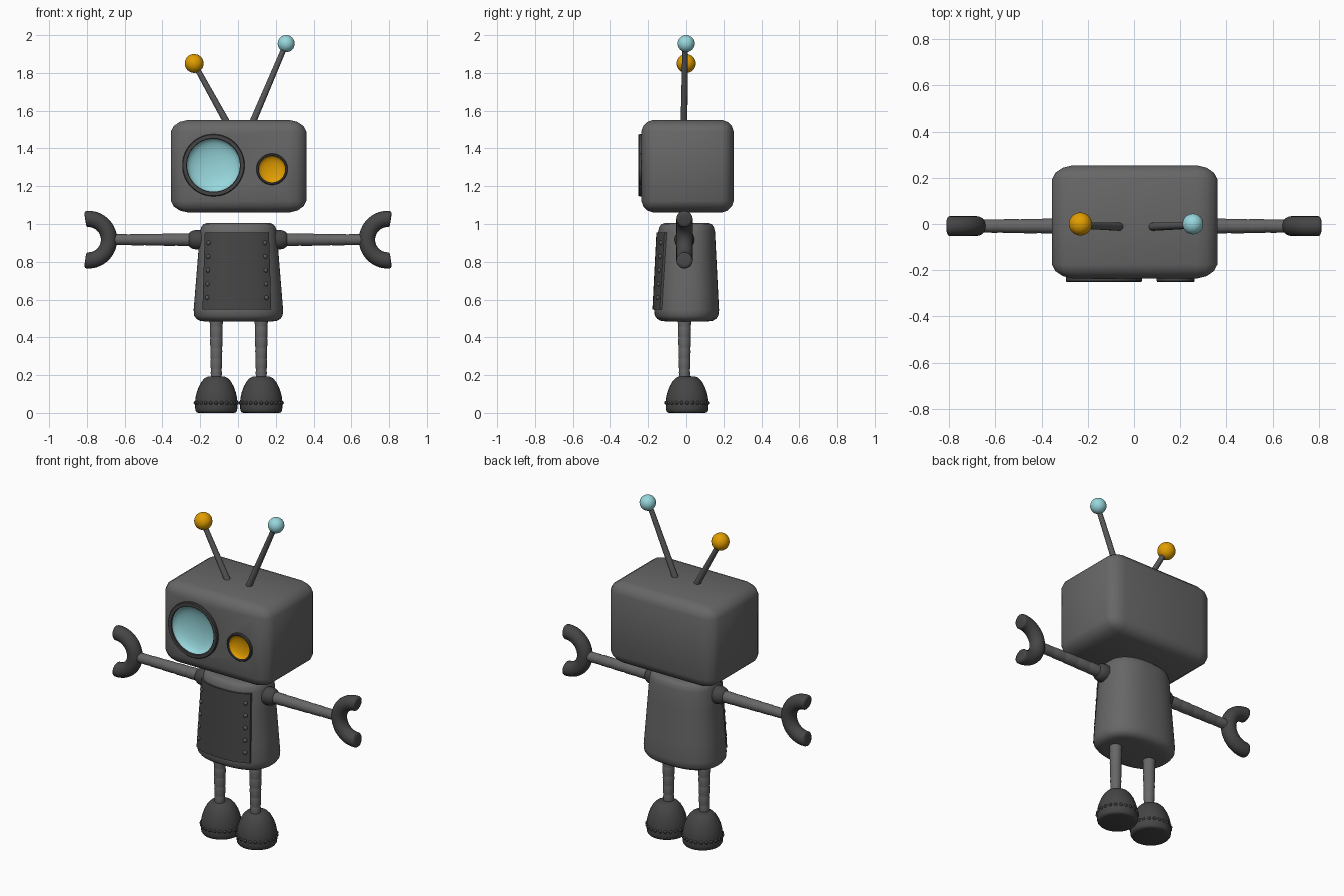
import bpy, bmesh
from math import sin, cos, pi, radians
from mathutils import Vector, Matrix

if "Cube" in bpy.data.objects:
    bpy.data.objects.remove(bpy.data.objects["Cube"])


def material(name, rgb):
    m = bpy.data.materials.new(name)
    m.diffuse_color = (*rgb, 1)
    m.use_nodes = True
    m.node_tree.nodes["Principled BSDF"].inputs["Base Color"].default_value = m.diffuse_color
    return m


TEAL = material("teal", (0.31, 0.68, 0.72))
AMBER = material("amber", (0.76, 0.34, 0.0))
STEEL = material("steel", (0.135, 0.135, 0.135))
ROD = material("rod_steel", (0.10, 0.10, 0.10))
DARK = material("dark_steel", (0.06, 0.06, 0.06))


def finish(bm, name, mat=None, angle=35):
    bmesh.ops.recalc_face_normals(bm, faces=bm.faces)
    me = bpy.data.meshes.new(name)
    bm.to_mesh(me)
    bm.free()
    ob = bpy.data.objects.new(name, me)
    bpy.context.collection.objects.link(ob)
    if mat:
        me.materials.append(mat)
    smooth(ob, angle)
    return ob


def smooth(ob, angle=35):
    bpy.ops.object.select_all(action='DESELECT')
    ob.select_set(True)
    bpy.context.view_layer.objects.active = ob
    bpy.ops.object.shade_smooth_by_angle(angle=radians(angle))


def loft(name, rings, mat=STEEL, caps=(True, True), angle=35):
    """Skin a list of equal-length closed point rings."""
    bm = bmesh.new()
    vs = [[bm.verts.new(p) for p in r] for r in rings]
    n = len(rings[0])
    for a, b in zip(vs, vs[1:]):
        for i in range(n):
            j = (i + 1) % n
            bm.faces.new((a[i], a[j], b[j], b[i]))
    for use, ring in zip(caps, (vs[0], vs[-1])):
        if use:
            bm.faces.new(ring)
    return finish(bm, name, mat, angle)


def lathe(name, origin, axis, profile, sides=32, **kw):
    """Revolve (radius, height) points around an axis through origin."""
    m = Matrix.Translation(origin) @ Vector(axis).to_track_quat('Z', 'Y').to_matrix().to_4x4()
    rings = [[m @ Vector((r * cos(2 * pi * i / sides), r * sin(2 * pi * i / sides), h))
              for i in range(sides)] for r, h in profile]
    return loft(name, rings, **kw)


def balls(name, centres, r, u=24, v=16, mat=None):
    bm = bmesh.new()
    for c in centres:
        bmesh.ops.create_uvsphere(bm, u_segments=u, v_segments=v, radius=r,
                                  matrix=Matrix.Translation(c))
    return finish(bm, name, mat)


def ribbed(length, r0, r1, n):
    """Profile of a tapering limb made of slightly swollen segments."""
    out = []
    for k in range(n):
        for t, s in ((0, 0.96), (0.2, 1.0), (0.8, 1.02), (1, 0.97)):
            f = (k + t * 0.98) / n
            out.append(((r0 + (r1 - r0) * f) * s, f * length))
    return out


# Head: bevelled block
bm = bmesh.new()
bmesh.ops.create_cube(bm, size=1)
bmesh.ops.bevel(bm, geom=bm.edges[:], offset=0.125, segments=3, profile=0.45, affect='EDGES')
bmesh.ops.scale(bm, vec=(0.717, 0.49, 0.49), verts=bm.verts)
bmesh.ops.translate(bm, vec=(0.003, 0.009, 1.306), verts=bm.verts)
head = finish(bm, "head", STEEL)

# Eyes: socket cut into the head, rim ring and dished lens
for side, x, z, ro, ri, depth, mat in (("large", -0.13, 1.311, 0.165, 0.140, 0.05, TEAL),
                                       ("small", 0.18, 1.29, 0.083, 0.070, 0.026, AMBER)):
    cutter = lathe("socket_cutter", (x, 0, z), (0, -1, 0),
                   [(ro - 0.008, 0.235 - depth - 0.02), (ro - 0.008, 0.3)], sides=48)
    cutter.hide_render = True
    mod = head.modifiers.new("socket", 'BOOLEAN')
    mod.operation, mod.solver, mod.object = 'DIFFERENCE', 'EXACT', cutter
    bpy.context.view_layer.objects.active = head
    bpy.ops.object.modifier_apply(modifier=mod.name)
    bpy.data.objects.remove(cutter)
    lathe(side + "_eye_rim", (x, 0, z), (0, -1, 0),
          [(ro, 0.225), (ro, 0.246), (ro - 0.004, 0.251), (ri + 0.003, 0.251), (ri, 0.248),
           (ri, 0.225), (ro, 0.225)], sides=48, caps=(False, False), mat=DARK)
    lathe(side + "_eye_lens", (x, 0, z), (0, -1, 0),
          [(ri * sin(a * pi / 16) + 0.001, 0.245 - depth * cos(a * pi / 16)) for a in range(9)],
          sides=48, caps=(True, False), mat=mat)
smooth(head)

# Antennae
for side, base, tip, r, mat in (("left", (-0.055, -0.012, 1.53), (-0.232, -0.006, 1.85), 0.05, AMBER),
                                ("right", (0.074, -0.012, 1.53), (0.255, -0.006, 1.955), 0.045, TEAL)):
    d = Vector(tip) - Vector(base)
    lathe(side + "_antenna_rod", base, d, [(0.018, 0), (0.014, d.length)], sides=16, mat=ROD)
    balls(side + "_antenna_ball", [(tip[0], 0, tip[2])], r, mat=mat)

# Torso: tapered rounded loft
N = 2.4
CX, CY = 0.002, 0.004


def size(z):
    t = (z - 0.53) / 0.47
    return 0.238 - 0.038 * t, 0.173 - 0.024 * t


def spow(v):
    return abs(v) ** (2 / N) * (1 if v > 0 else -1)


rings = []
for z, inset in ((0.485, 0.058), (0.488, 0.036), (0.498, 0.018), (0.515, 0.005), (0.545, 0),
                 (0.65, 0), (0.75, 0), (0.85, 0), (0.96, 0), (0.985, 0.005), (0.999, 0.016),
                 (1.005, 0.034)):
    a, b = size(z)
    rings.append([(CX + (a - inset) * spow(cos(2 * pi * i / 64)),
                   CY + (b - inset) * spow(sin(2 * pi * i / 64)), z) for i in range(64)])
loft("torso", rings, angle=50)


# Chest plate wrapping the torso front, with rivets
def front(x, z, off):
    a, b = size(z)
    a, b = a + off, b + off
    return Vector((CX + x, CY - b * (1 - abs(x / a) ** N) ** (1 / N), z))


def plate_x(s, z):
    return s * (0.182 - 0.03 * (z - 0.55)) - 0.008


rows = [0.548 + 0.407 * k / 6 for k in range(7)]
cols = [sin(pi / 2 * (k / 12 - 1)) for k in range(25)]
rings = [[front(plate_x(c, z), z, 0.009) for c in cols] +
         [front(plate_x(c, z), z, -0.01) for c in reversed(cols)] for z in rows]
loft("chest_plate", rings, mat=DARK)
balls("chest_rivets", [front(plate_x(s * 0.87, z), z, 0.009) for s in (-1, 1)
                       for z in (0.61, 0.682, 0.755, 0.828, 0.90)], 0.012, 10, 6, ROD)

# Arms, legs and feet on both sides
AZ, LY = 0.917, -0.009
for side, s in (("left", -1), ("right", 1)):
    # Shoulder and arm
    lathe(side + "_shoulder", (s * 0.175, LY, AZ), (s, 0, 0),
          [(0.05, 0), (0.052, 0.045), (0.048, 0.066), (0.038, 0.082), (0.022, 0.092)],
          sides=24, mat=DARK)
    lathe(side + "_arm", (s * 0.24, LY, AZ), (s, 0, 0), ribbed(0.42, 0.034, 0.028, 5), sides=20)

    # Open C-shaped claw with rounded tips
    rings = []
    stops = [(93 * k / 13, 0.043) for k in range(-13, 14)]
    tips = [(96, 0.04), (98, 0.032), (98.5, 0.02)]
    stops = [(-d, r) for d, r in reversed(tips)] + stops + tips
    for deg, r in stops:
        t = radians(deg)
        rings.append([(s * (0.793 - (0.11 + r * cos(p)) * cos(t)), LY + r * sin(p),
                       AZ + (0.11 + r * cos(p)) * sin(t))
                      for p in (2 * pi * i / 20 for i in range(20))])
    loft(side + "_claw", rings, mat=DARK, angle=60)

    # Leg
    fx = 0.004 + s * 0.119
    lathe(side + "_leg", (fx, LY, 0.17), (0, 0, 1), ribbed(0.34, 0.028, 0.035, 6), sides=20)

    # Dome foot with a ring of rivets
    lathe(side + "_foot", (fx, 0.005, 0), (0, 0, 1),
          [(0.094, 0), (0.104, 0.003), (0.110, 0.012), (0.112, 0.03), (0.112, 0.06),
           (0.109, 0.085), (0.103, 0.11), (0.092, 0.14), (0.077, 0.167), (0.06, 0.185),
           (0.045, 0.192), (0.02, 0.194)], angle=60, mat=DARK)
    balls(side + "_foot_rivets",
          [(fx + 0.11 * cos(2 * pi * i / 24), 0.005 + 0.11 * sin(2 * pi * i / 24), 0.053)
           for i in range(24)], 0.010, 8, 6, DARK)
